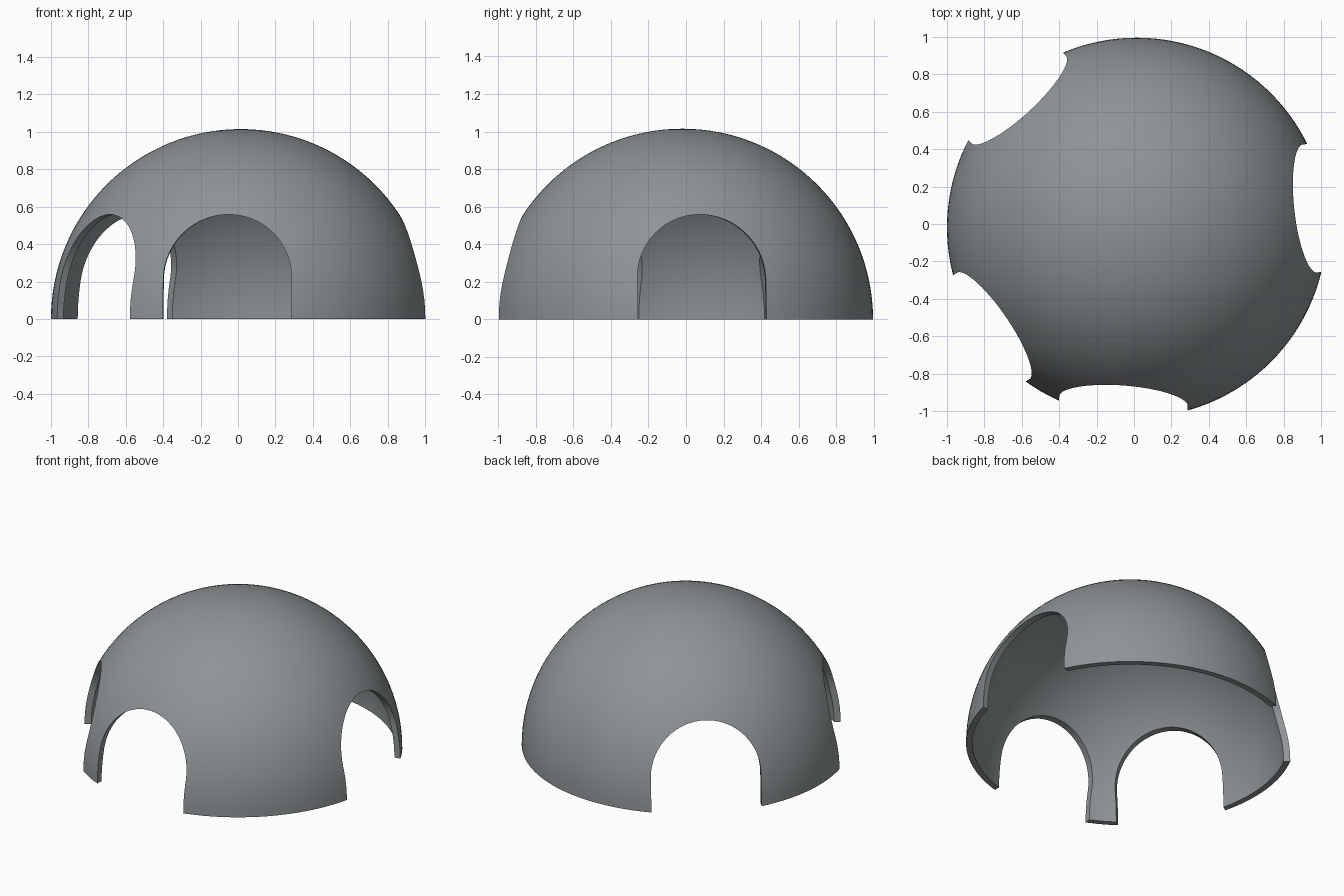
import bpy, bmesh, math
from mathutils import Matrix, Vector

if "Cube" in bpy.data.objects:
    bpy.data.objects.remove(bpy.data.objects["Cube"])

CX, CY = 0.015, -0.019             # dome axis
R_OUT, R_IN = 1.015, 0.976         # shell radii
ARCH_R, ARCH_SPRING = 0.344, 0.214 # doorway half width and spring height
DOOR_ANGLES = (6.3, 132.7, 214.4, 265.6)
RINGS, SEGMENTS = 32, 128


def make_object(name, bm):
    bmesh.ops.recalc_face_normals(bm, faces=bm.faces[:])
    mesh = bpy.data.meshes.new(name)
    bm.to_mesh(mesh)
    bm.free()
    obj = bpy.data.objects.new(name, mesh)
    bpy.context.collection.objects.link(obj)
    return obj


def dome_shell():
    # Quarter-ring profile, spun about the vertical axis
    bm = bmesh.new()
    angles = [math.pi / 2 * i / RINGS for i in range(RINGS + 1)]
    pts = [(R_OUT * math.cos(a), R_OUT * math.sin(a)) for a in reversed(angles)]
    pts += [(R_IN * math.cos(a), R_IN * math.sin(a)) for a in angles]
    verts = [bm.verts.new((r, 0, z)) for r, z in pts]
    edges = [bm.edges.new(pair) for pair in zip(verts, verts[1:])]
    bmesh.ops.spin(bm, geom=verts + edges, cent=(0, 0, 0), axis=(0, 0, 1),
                   angle=math.tau, steps=SEGMENTS)
    bmesh.ops.remove_doubles(bm, verts=bm.verts[:], dist=1e-4)
    bmesh.ops.translate(bm, verts=bm.verts[:], vec=(CX, CY, 0))
    return make_object("dome_shell", bm)


def arch_cutter(angle):
    # Round-topped doorway prism pointing outward along the given angle
    bm = bmesh.new()
    outline = [(ARCH_R, -0.2)]
    for i in range(41):
        a = math.pi * i / 40
        outline.append((ARCH_R * math.cos(a), ARCH_SPRING + ARCH_R * math.sin(a)))
    outline.append((-ARCH_R, -0.2))
    near = [bm.verts.new((0.65, y, z)) for y, z in outline]
    far = [bm.verts.new((1.35, y, z)) for y, z in outline]
    bm.faces.new(near)
    bm.faces.new(far)
    for i in range(len(outline)):
        j = (i + 1) % len(outline)
        bm.faces.new((near[i], near[j], far[j], far[i]))
    bm.transform(Matrix.Translation(Vector((CX, CY, 0)))
                 @ Matrix.Rotation(math.radians(angle), 4, 'Z'))
    cutter = make_object("doorway_cutter", bm)
    cutter.hide_render = True
    return cutter


# Cut the four doorways in one evaluated stack
dome = dome_shell()
cutters = [arch_cutter(angle) for angle in DOOR_ANGLES]
for cutter in cutters:
    mod = dome.modifiers.new("doorway", 'BOOLEAN')
    mod.operation = 'DIFFERENCE'
    mod.solver = 'EXACT'
    mod.object = cutter
bpy.context.view_layer.update()
depsgraph = bpy.context.evaluated_depsgraph_get()
cut_mesh = bpy.data.meshes.new_from_object(dome.evaluated_get(depsgraph))
dome.modifiers.clear()
dome.data = cut_mesh
for cutter in cutters:
    bpy.data.objects.remove(cutter)

# Smooth dome with crisp doorway edges
bpy.ops.object.select_all(action='DESELECT')
bpy.context.view_layer.objects.active = dome
dome.select_set(True)
bpy.ops.object.shade_smooth_by_angle(angle=math.radians(30))

# Single grey colour
grey = bpy.data.materials.new("cool_grey")
grey.diffuse_color = (0.27, 0.295, 0.305, 1)
grey.use_nodes = True
grey.node_tree.nodes["Principled BSDF"].inputs["Base Color"].default_value = grey.diffuse_color
dome.data.materials.clear()
dome.data.materials.append(grey)
